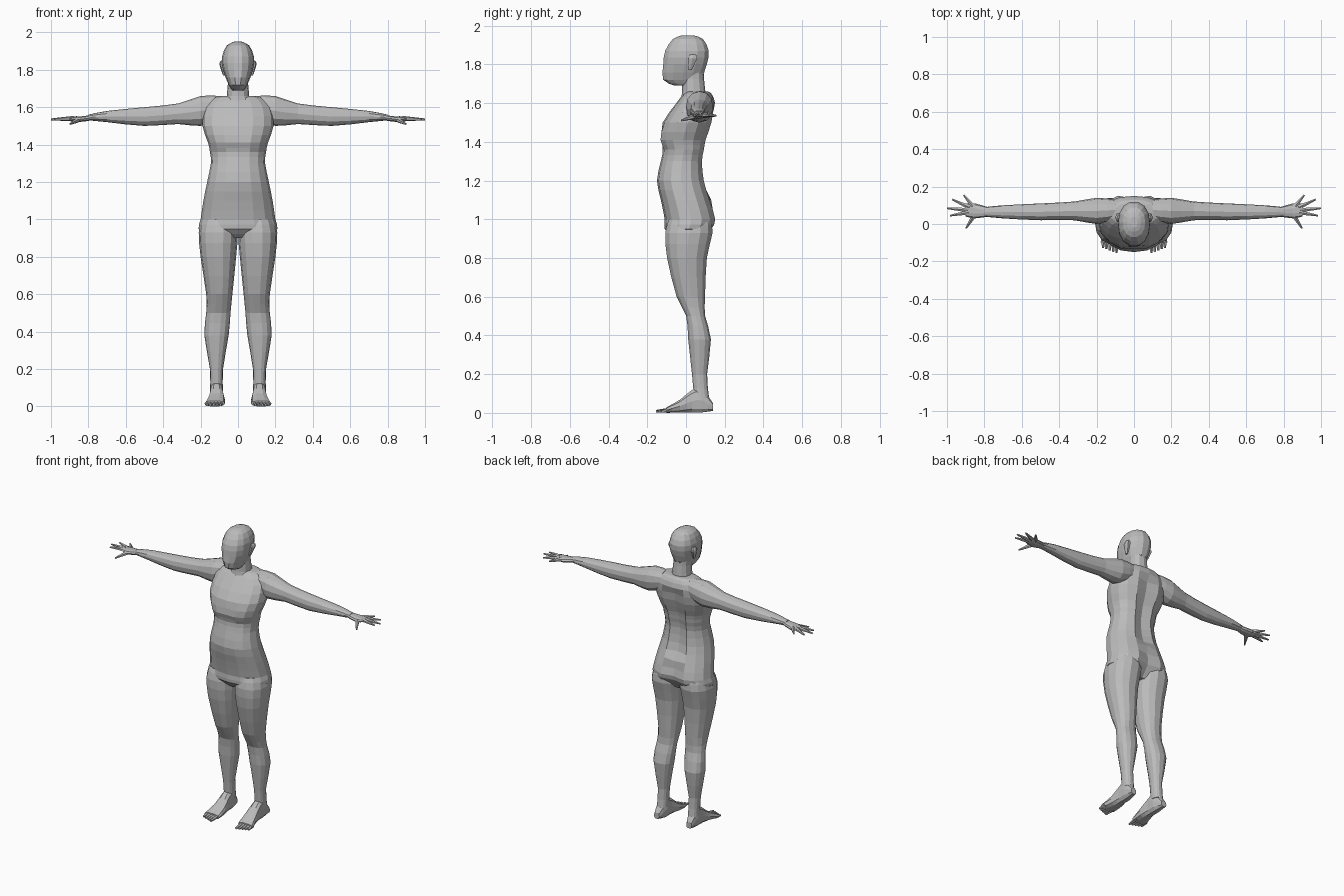
import bpy, bmesh, math
from mathutils import Vector

default_cube = bpy.data.objects.get("Cube")
if default_cube:
    bpy.data.objects.remove(default_cube, do_unlink=True)

skin = bpy.data.materials.new("plain grey")
skin.use_nodes = True
grey = (.5, .5, .5, 1)
skin.diffuse_color = grey
skin.node_tree.nodes["Principled BSDF"].inputs["Base Color"].default_value = grey


def finish(name, bm, mirror=False):
    """Turn the mesh into a named object, mirrored to the other side if asked."""
    bmesh.ops.recalc_face_normals(bm, faces=bm.faces)
    mesh = bpy.data.meshes.new(name)
    bm.to_mesh(mesh)
    bm.free()
    mesh.materials.append(skin)
    obj = bpy.data.objects.new(name, mesh)
    bpy.context.collection.objects.link(obj)
    if mirror:
        modifier = obj.modifiers.new("Mirror", "MIRROR")
        modifier.use_mirror_merge = False


def refine(sections):
    """Insert one smoothly interpolated section between each pair of neighbours."""
    rows = [Vector(section) for section in sections]
    padded = [rows[0]] + rows + [rows[-1]]
    result = []
    for before, start, end, after in zip(padded, padded[1:], padded[2:], padded[3:]):
        bulge = (start + end - before - after) / 16
        result += [start, (start + end) / 2 + bulge]
    return result + [rows[-1]]


def rounded(value, power):
    return math.copysign(abs(value) ** power, value)


def loft(axis, sections, sides=14, power=.9, shape=None):
    """Skin sections given as a position and the low and high bounds of both cross axes."""
    bm = bmesh.new()
    across, along = [k for k in range(3) if k != axis]
    loops = []
    for position, left, right, low, high in refine(sections):
        loop = []
        for i in range(sides):
            angle = math.tau * i / sides
            point = Vector()
            point[axis] = position
            point[across] = (left + right + (right - left) * rounded(math.cos(angle), power)) / 2
            point[along] = (low + high + (high - low) * rounded(math.sin(angle), power)) / 2
            if shape:
                shape(point)
            loop.append(bm.verts.new(point))
        loops.append(loop)
    for lower, upper in zip(loops, loops[1:]):
        for i in range(sides):
            bm.faces.new((lower[i - 1], lower[i], upper[i], upper[i - 1]))
    bm.faces.new(loops[0])
    bm.faces.new(loops[-1])
    return bm


def symmetric(rows):
    """Expand rows of height, half width, front and back."""
    return [(height, -half, half, front, back) for height, half, front, back in rows]


def add_digit(bm, start, end, thick, thin):
    """Add a tapering finger or toe between two points."""
    direction = end - start
    cone = bmesh.ops.create_cone(bm, cap_ends=True, segments=6, radius1=thick,
                                 radius2=thin, depth=direction.length)
    turn = direction.to_track_quat("Z", "Y")
    for vert in cone["verts"]:
        vert.co = turn @ vert.co + (start + end) / 2


# Torso, hollowed along the spine, between the buttocks and between the breasts
def hollow_middle(point):
    if abs(point.x) > .01:
        return
    buttocks, spine, bust = point.z < 1.05, 1.15 < point.z < 1.6, 1.38 < point.z < 1.5
    if point.y > 0 and (buttocks or spine):
        point.y -= .025
    elif point.y < 0 and bust:
        point.y += .01


torso = symmetric([
    (.9, .15, -.06, .1), (.95, .21, -.11, .14), (1, .2, -.11, .16),
    (1.1, .185, -.13, .13), (1.2, .165, -.15, .1), (1.3, .145, -.13, .09),
    (1.36, .15, -.12, .1), (1.41, .16, -.14, .11), (1.5, .19, -.12, .14),
    (1.6, .18, -.05, .15), (1.65, .13, -.01, .13), (1.66, .08, .01, .11)])
finish("torso", loft(2, torso, sides=16, shape=hollow_middle))

# Neck flaring into the shoulders
neck = symmetric([(1.6, .11, -.03, .13), (1.66, .06, -.02, .1), (1.78, .055, -.02, .09)])
finish("neck", loft(2, neck, sides=12))

# Head with a flat face and a projecting chin
head = symmetric([
    (1.69, .03, -.06, .05), (1.72, .05, -.12, .08), (1.8, .08, -.12, .11),
    (1.87, .085, -.11, .12), (1.93, .06, -.07, .09), (1.95, .02, -.02, .04)])
finish("head", loft(2, head))

# Ears
ear = [(1.77, .07, .08, .01, .03), (1.83, .07, .1, .01, .06), (1.85, .07, .09, .02, .05)]
finish("ears", loft(2, ear, sides=6), mirror=True)

# Legs from ankle to hip
leg = [
    (.08, .08, .15, .04, .12), (.2, .08, .15, .03, .11), (.38, .05, .18, .01, .13),
    (.5, .04, .17, 0, .1), (.6, .03, .17, -.05, .1), (.8, .01, .2, -.1, .11),
    (.93, 0, .21, -.11, .14), (1, .01, .19, -.09, .13)]
finish("legs", loft(2, leg), mirror=True)

# Feet, with toes that shorten toward the outside
foot = [
    (.14, .1, .14, .01, .05), (.08, .08, .15, 0, .13), (.03, .08, .15, 0, .12),
    (-.03, .07, .16, 0, .07), (-.1, .07, .18, 0, .03)]
feet = loft(1, foot, sides=10, power=.75)
for toe in range(5):
    root = Vector((.09 + .018 * toe, -.08, .015))
    reach = Vector((.004, .007 * toe - .075, -.007))
    add_digit(feet, root, root + reach, thick=.013, thin=.007)
finish("feet", feet, mirror=True)

# Arms from inside the shoulder to the wrist
arm = [
    (.1, .02, .13, 1.54, 1.66), (.2, 0, .14, 1.5, 1.66), (.32, .02, .12, 1.51, 1.62),
    (.5, .02, .11, 1.5, 1.6), (.7, .03, .1, 1.52, 1.58), (.8, .04, .09, 1.53, 1.56)]
finish("arms", loft(0, arm, sides=12), mirror=True)

# Hands, with fingers fanned out from the palm and the thumb forward and down
palm = [(.78, .04, .09, 1.53, 1.56), (.85, .03, .11, 1.52, 1.55), (.9, .04, .11, 1.53, 1.55)]
hands = loft(0, palm, sides=10)
knuckle = Vector((.84, .07, 1.54))
for finger, angle in enumerate((50, 25, 5, -10, -58)):
    turn = math.radians(angle)
    length = .11 + .05 * math.sin(finger * math.pi / 4)
    drop = -.03 if angle < -50 else -.005
    reach = Vector((length * math.cos(turn), length * math.sin(turn), drop))
    add_digit(hands, knuckle + reach * .3, knuckle + reach, thick=.014, thin=.005)
finish("hands", hands, mirror=True)
